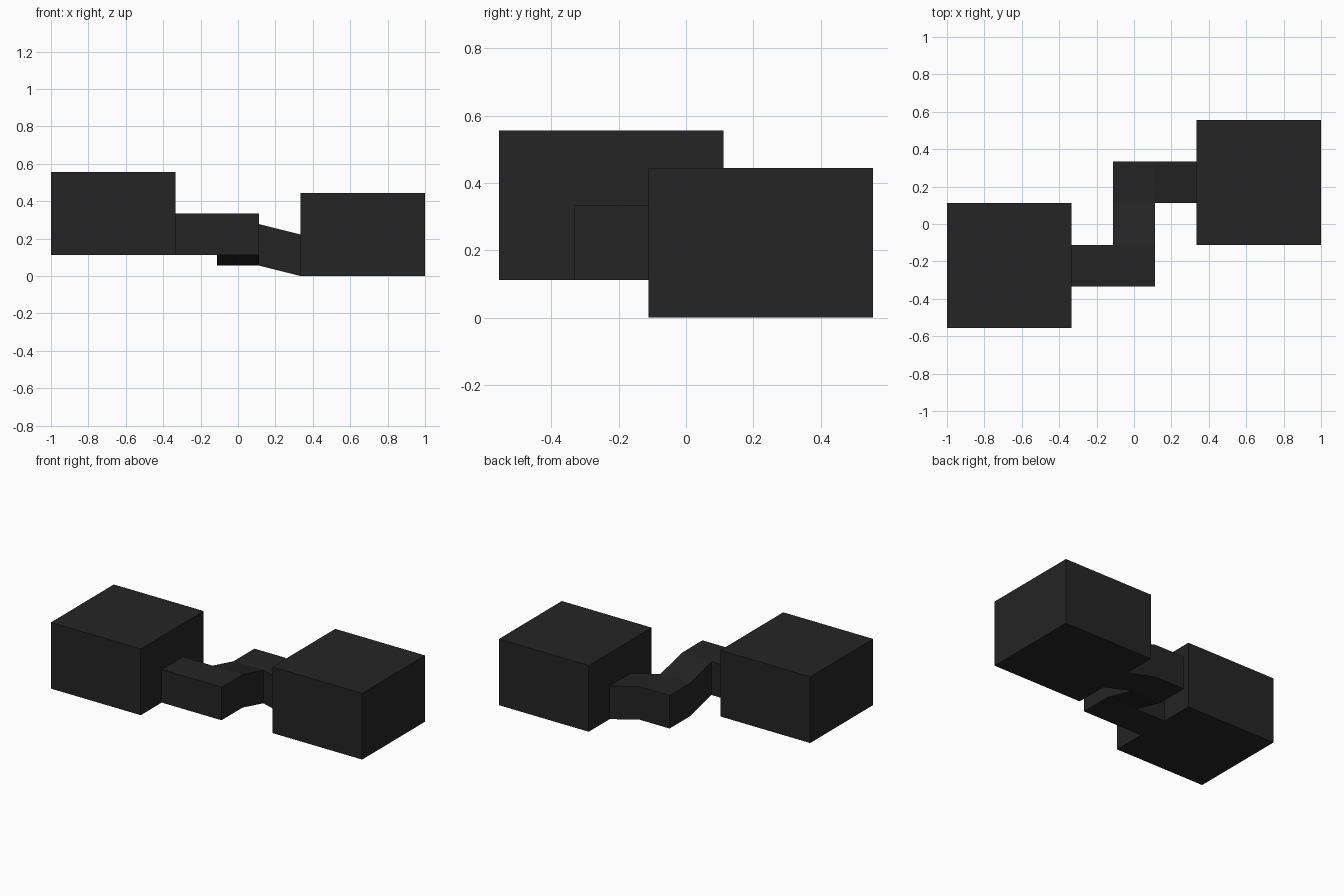
import bpy, bmesh
from mathutils import Vector

if "Cube" in bpy.data.objects:
    bpy.data.objects.remove(bpy.data.objects["Cube"])

U = 1 / 9  # layout module

mat = bpy.data.materials.new("charcoal")
mat.diffuse_color = (0.018, 0.018, 0.018, 1)
mat.use_nodes = True
mat.node_tree.nodes["Principled BSDF"].inputs["Base Color"].default_value = mat.diffuse_color


def finish(name, bm):
    bmesh.ops.recalc_face_normals(bm, faces=bm.faces)
    mesh = bpy.data.meshes.new(name)
    bm.to_mesh(mesh)
    bm.free()
    mesh.materials.append(mat)
    obj = bpy.data.objects.new(name, mesh)
    bpy.context.collection.objects.link(obj)


def room(name, x, y, floor):
    """Box room, 6 x 6 x 4 modules, centred on x, y."""
    bm = bmesh.new()
    bmesh.ops.create_cube(bm, size=1)
    for v in bm.verts:
        v.co = Vector((v.co.x * 6 + x, v.co.y * 6 + y, (v.co.z + 0.5) * 4 + floor)) * U
    finish(name, bm)


# Two rooms at different levels
room("left_room", -6, -2, 1)
room("right_room", 6, 2, 0)

# Winding passage: floor tiles (x0, x1, y0, y1) with a sloping floor height
tiles = [(-3, -1, -3, -1), (-1, 1, -3, -1), (-1, 1, -1, 1), (-1, 1, 1, 3), (1, 3, 1, 3)]


def floor_height(x, y):
    if x >= 3:
        return 0
    return 0.5 if y >= 1 else 1


bm = bmesh.new()
for x0, x1, y0, y1 in tiles:
    corners = [(x0, y0), (x1, y0), (x1, y1), (x0, y1)]
    bm.faces.new([bm.verts.new(Vector((x, y, floor_height(x, y))) * U) for x, y in corners])
bmesh.ops.remove_doubles(bm, verts=bm.verts, dist=1e-4)

# Raise walls and ceiling from the floor
ext = bmesh.ops.extrude_face_region(bm, geom=bm.faces[:], use_keep_orig=True)
top = [g for g in ext["geom"] if isinstance(g, bmesh.types.BMVert)]
bmesh.ops.translate(bm, verts=top, vec=(0, 0, 2 * U))

# Open the ends where the passage meets the rooms
ends = [f for f in bm.faces if all(abs(abs(v.co.x) - 3 * U) < 1e-4 for v in f.verts)]
bmesh.ops.delete(bm, geom=ends, context='FACES_ONLY')
finish("passage", bm)
